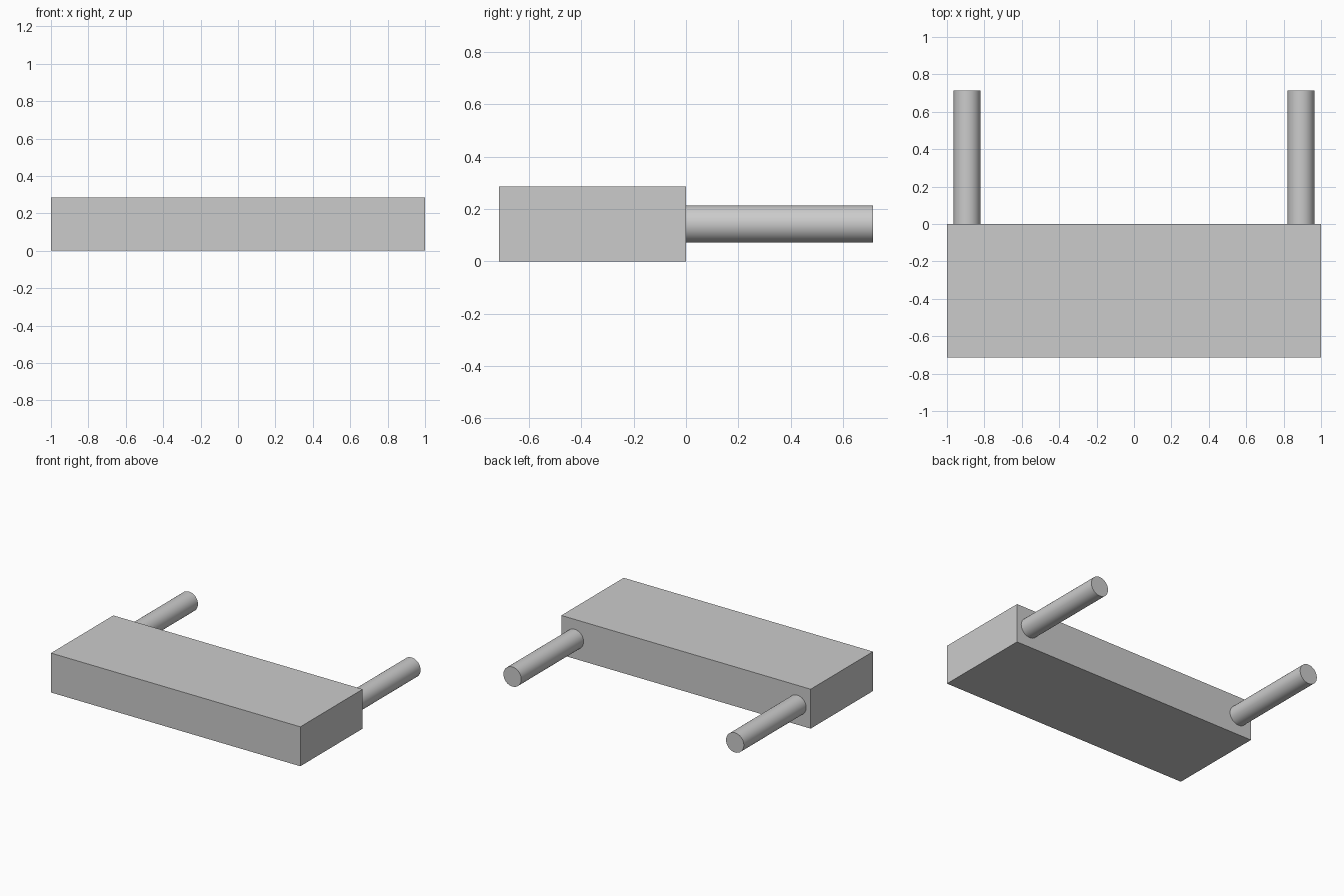
import bpy
import math

if "Cube" in bpy.data.objects:
    bpy.data.objects.remove(bpy.data.objects["Cube"])

U = 2 / 7            # block height, the base module
DEPTH = 2.5 * U      # block depth and pin length
RADIUS = U / 4

# Main block, its back face on y = 0
bpy.ops.mesh.primitive_cube_add(size=1, location=(0, -DEPTH / 2, U / 2))
block = bpy.context.object
block.name = "block"
block.scale = (2, DEPTH, U)
bpy.ops.object.transform_apply(location=False, rotation=False, scale=True)


# Round pin projecting from the back face
def add_pin(name, x):
    bpy.ops.mesh.primitive_cylinder_add(
        vertices=32, radius=RADIUS, depth=DEPTH,
        location=(x, DEPTH / 2, U / 2), rotation=(math.pi / 2, 0, 0))
    bpy.context.object.name = name
    bpy.ops.object.shade_smooth_by_angle(angle=math.radians(30))


for side, name in ((-1, "left_pin"), (1, "right_pin")):
    add_pin(name, side * (1 - 1.5 * RADIUS))
